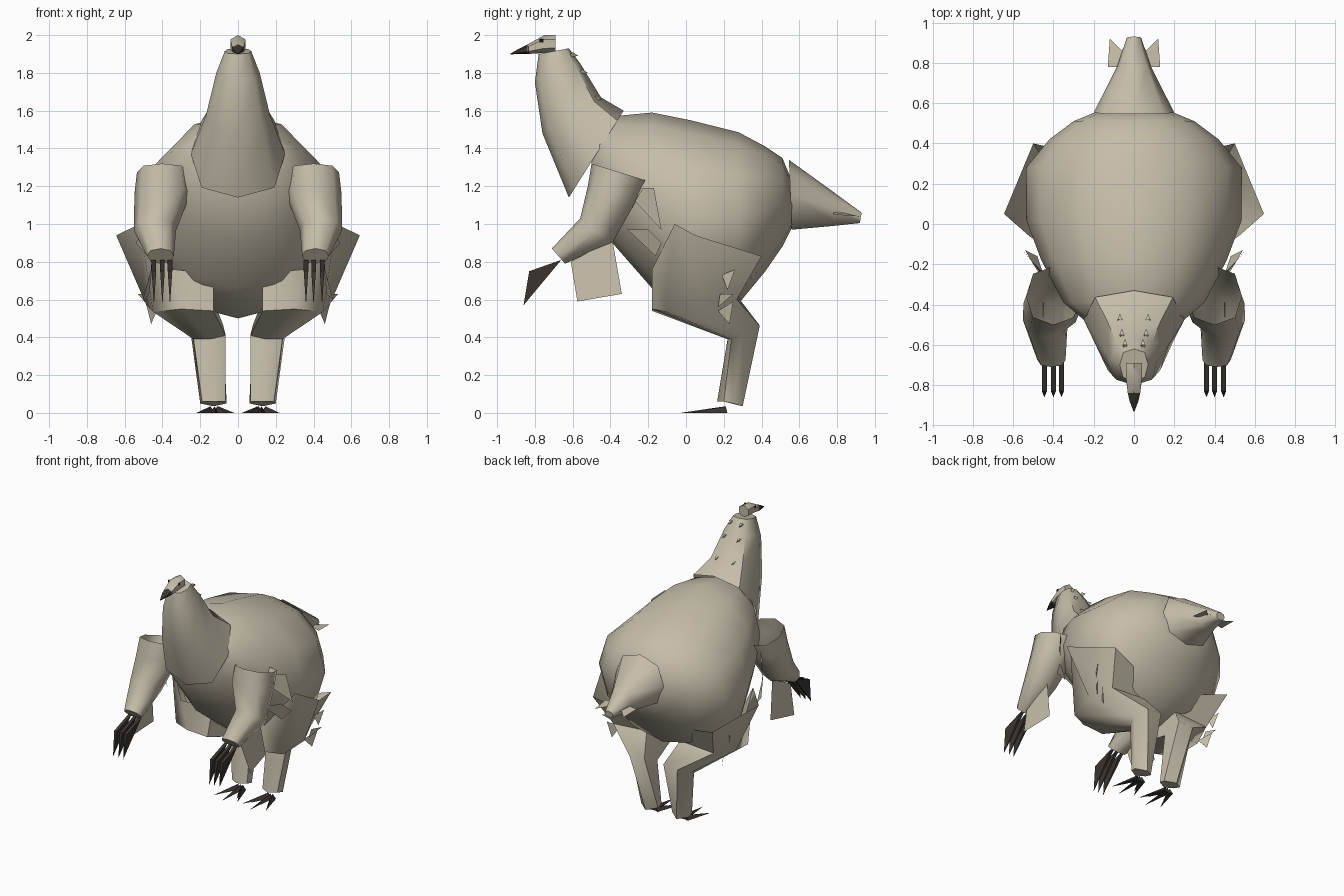
import bpy, bmesh, math
from mathutils import Vector

if "Cube" in bpy.data.objects:
    bpy.data.objects.remove(bpy.data.objects["Cube"])


def material(name, rgb):
    m = bpy.data.materials.new(name)
    m.diffuse_color = (*rgb, 1)
    m.use_nodes = True
    m.node_tree.nodes["Principled BSDF"].inputs["Base Color"].default_value = m.diffuse_color
    return m


HIDE = material("beige feathers", (0.56, 0.51, 0.40))
DARK = material("dark claw", (0.045, 0.036, 0.03))
BLACK = material("black eye", (0.01, 0.01, 0.01))


def make(name, verts, faces, mat, mirror=False, angle=55):
    me = bpy.data.meshes.new(name)
    me.from_pydata([tuple(v) for v in verts], [], faces)
    bm = bmesh.new()
    bm.from_mesh(me)
    bmesh.ops.recalc_face_normals(bm, faces=bm.faces)
    bm.to_mesh(me)
    bm.free()
    me.materials.append(mat)
    ob = bpy.data.objects.new(name, me)
    bpy.context.collection.objects.link(ob)
    if mirror:
        ob.modifiers.new("mirror", 'MIRROR').use_mirror_merge = False
    bpy.ops.object.select_all(action='DESELECT')
    ob.select_set(True)
    bpy.context.view_layer.objects.active = ob
    bpy.ops.object.shade_smooth_by_angle(angle=math.radians(angle))
    return ob


def skin(name, rings, mat, caps=(False, True), **kw):
    """Join equal-length rings of points into a tube."""
    n = len(rings[0])
    verts = [p for r in rings for p in r]
    faces = [(i * n + j, i * n + (j + 1) % n, (i + 1) * n + (j + 1) % n, (i + 1) * n + j)
             for i in range(len(rings) - 1) for j in range(n)]
    if caps[0]:
        faces.append(tuple(range(n)))
    if caps[1]:
        faces.append(tuple(range(len(verts) - n, len(verts))))
    return make(name, verts, faces, mat, **kw)


def oval(center, width, v, sides=8, power=1.0):
    """Ring with half-width along x and half-axis v in the yz plane."""
    c, v, pts = Vector(center), Vector((0, *v)), []
    for i in range(sides):
        a = 2 * math.pi * i / sides
        s, t = (math.copysign(abs(f) ** power, f) if abs(f) > 1e-6 else 0
                for f in (math.sin(a), math.cos(a)))
        pts.append(c + Vector((width * s, 0, 0)) + v * t)
    return pts


def between(p, q, width, x=0, sides=8, power=1.0):
    """Ring spanning two (y, z) points of the side profile."""
    c = (x, (p[0] + q[0]) / 2, (p[1] + q[1]) / 2)
    return oval(c, width, ((p[0] - q[0]) / 2, (p[1] - q[1]) / 2), sides, power)


# egg-shaped body: y, top, bottom, half width
body = [(-0.50, 1.52, 1.15, 0.22), (-0.39, 1.57, 0.90, 0.35), (-0.18, 1.59, 0.66, 0.46),
        (0.02, 1.55, 0.50, 0.535), (0.28, 1.485, 0.58, 0.535), (0.42, 1.41, 0.75, 0.42),
        (0.51, 1.35, 0.88, 0.30), (0.56, 1.23, 0.98, 0.18)]
skin("body", [between((y, t), (y, b), w, sides=12) for y, t, b, w in body], HIDE, (True, True))

# neck
skin("neck", [between(p, q, w, power=0.75) for p, q, w in [
    ((-0.62, 1.14), (-0.33, 1.60), 0.25), ((-0.76, 1.48), (-0.45, 1.67), 0.17),
    ((-0.80, 1.75), (-0.56, 1.85), 0.115), ((-0.78, 1.90), (-0.62, 1.93), 0.07)]], HIDE)

# head and beak
skin("head", [between(p, q, w, sides=6) for p, q, w in [
    ((-0.69, 2.0), (-0.69, 1.91), 0.045), ((-0.75, 2.0), (-0.76, 1.905), 0.047),
    ((-0.84, 1.95), (-0.84, 1.90), 0.036)]], HIDE, (True, True))
skin("beak", [between(p, q, w, sides=6) for p, q, w in [
    ((-0.83, 1.955), (-0.83, 1.90), 0.038), ((-0.88, 1.93), (-0.88, 1.90), 0.025),
    ((-0.93, 1.902), (-0.93, 1.898), 0.003)]], DARK, (True, True))
make("eye", [(0.044, -0.775, 1.96), (0.044, -0.755, 1.96), (0.044, -0.755, 1.98),
             (0.044, -0.775, 1.98)], [(0, 1, 2, 3)], BLACK, mirror=True)

# tail and its end feathers
skin("tail", [between(p, q, w, power=0.85) for p, q, w in [
    ((0.545, 1.34), (0.56, 0.97), 0.20), ((0.78, 1.17), (0.78, 0.99), 0.085),
    ((0.93, 1.06), (0.92, 1.005), 0.035)]], HIDE)
make("tail_feather", [(0.03, 0.78, 1.07), (0.13, 0.78, 1.05), (0.12, 0.92, 1.04),
                      (0.06, 0.86, 1.05), (0.03, 0.92, 1.04)],
     [(0, 1, 2, 3, 4)], HIDE, mirror=True)

# arms, open at the shoulder
skin("arm", [between(p, q, w, x, power=0.85) for p, q, w, x in [
    ((-0.50, 1.32), (-0.21, 1.23), 0.135, 0.40), ((-0.52, 1.20), (-0.265, 1.12), 0.148, 0.40),
    ((-0.56, 1.03), (-0.39, 0.90), 0.112, 0.44), ((-0.71, 0.87), (-0.64, 0.79), 0.07, 0.41)]],
     HIDE, mirror=True)

# three long blade claws on each hand
for i, x in enumerate((0.36, 0.40, 0.445)):
    w = 0.012
    make(f"hand_claw_{i + 1}",
         [(x - w, -0.66, 0.81), (x + w, -0.66, 0.81), (x + w, -0.83, 0.75),
          (x - w, -0.83, 0.75), (x, -0.86, 0.57)],
         [(0, 1, 2, 3), (0, 1, 4), (1, 2, 4), (2, 3, 4), (3, 0, 4)], DARK,
         mirror=True, angle=20)

# legs: open thigh rim, thigh bottom, knee, ankle
leg = [
    [(.35, -.18, .76), (.52, -.06, 1.0), (.645, .05, .94), (.50, .40, .83), (.20, .33, .75),
     (.13, -.12, .74)],
    [(.30, -.18, .55), (.45, -.10, .535), (.485, .10, .57), (.42, .27, .60), (.14, .27, .62),
     (.13, -.18, .54)],
    [(.15, .22, .39), (.235, .24, .39), (.25, .30, .42), (.20, .39, .46), (.08, .385, .47),
     (.065, .25, .41)],
    [(.13, .165, .06), (.19, .20, .06), (.20, .25, .05), (.13, .30, .035), (.06, .25, .05),
     (.065, .20, .06)],
]
skin("leg", leg, HIDE, mirror=True)

# toes
for i, (tip, root) in enumerate([((.02, .02), .105), ((.12, -.03), .125), ((.22, .02), .145),
                                 ((.06, .07), .11)]):
    r, t = Vector((root, 0.21, 0)), Vector((*tip, 0))
    side = Vector((r.y - t.y, t.x - r.x, 0)).normalized() * 0.022
    up = Vector((0, 0, 0.035))
    make(f"toe_{i + 1}", [r - side, r + side, r + up, t], [(0, 1, 2), (0, 1, 3), (1, 2, 3),
                                                           (2, 0, 3)], DARK, mirror=True, angle=20)

# loose feather plates on forearms, flanks and thighs
plates = {
    "forearm_feather": [(.45, -.61, .80), (.505, -.575, .59), (.47, -.34, .63), (.45, -.39, .92)],
    "flank_feather_upper": [(.44, -.27, 1.12), (.46, -.23, 1.19), (.52, -.17, 1.19),
                            (.55, -.13, .97)],
    "flank_feather_lower": [(.43, -.31, .97), (.50, -.20, .97), (.54, -.13, .90),
                            (.48, -.16, .83)],
    "thigh_feather_upper": [(.50, .19, .73), (.54, .26, .76), (.52, .22, .65)],
    "thigh_feather_middle": [(.49, .18, .63), (.53, .25, .63), (.47, .17, .56)],
    "thigh_feather_lower": [(.49, .25, .59), (.46, .23, .47), (.43, .17, .54)],
}
for name, pts in plates.items():
    make(name, pts, [tuple(range(len(pts)))], HIDE, mirror=True)

# small tufts along the back of the neck
for i, (x, y, z) in enumerate([(.07, -.475, 1.68), (.06, -.55, 1.82), (.045, -.60, 1.91)]):
    make(f"neck_tuft_{i + 1}", [(x - .012, y, z), (x + .012, y, z), (x, y + .03, z - .02),
                                (x, y - .03, z - .03)],
         [(0, 1, 2), (1, 3, 2), (3, 0, 2)], HIDE, mirror=True, angle=20)
